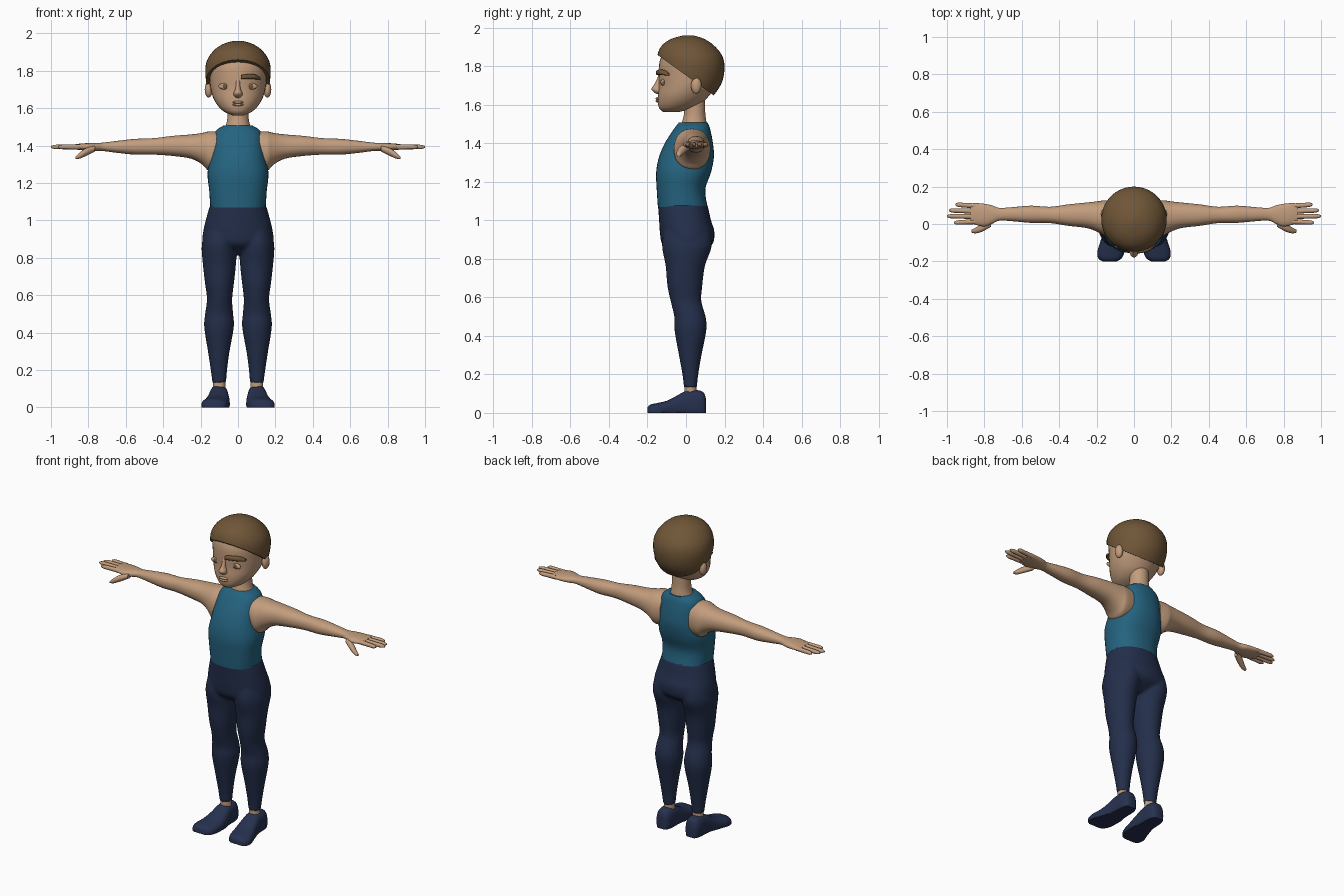
import bpy, bmesh, math
from mathutils import Vector, Matrix

if "Cube" in bpy.data.objects:
    bpy.data.objects.remove(bpy.data.objects["Cube"], do_unlink=True)


def material(name, r, g, b):
    m = bpy.data.materials.new(name)
    m.use_nodes = True
    m.diffuse_color = (r, g, b, 1)
    m.node_tree.nodes["Principled BSDF"].inputs["Base Color"].default_value = (r, g, b, 1)
    return m


skin = material("skin", .54, .335, .205)
hair_brown = material("hair brown", .16, .093, .039)
shirt_teal = material("shirt teal", .018, .125, .215)
trouser_navy = material("trouser navy", .017, .028, .07)
shoe_navy = material("shoe navy", .02, .031, .078)


def smooth_sections(sections, steps):
    """Catmull-Rom interpolation between cross-sections."""
    out = []
    for i in range(len(sections) - 1):
        p0, p1, p2, p3 = (sections[min(max(i + k, 0), len(sections) - 1)] for k in (-1, 0, 1, 2))
        for s in range(steps):
            t = s / steps
            out.append([b + .5 * t * (c - a + t * (2 * a - 5 * b + 4 * c - d + t * (3 * (b - c) + d - a)))
                        for a, b, c, d in zip(p0, p1, p2, p3)])
    return out + [list(sections[-1])]


def loft(bm, axis, sections, power=2.0, sides=32, steps=4):
    """Skin sections (position, a_low, a_high, b_low, b_high) along an axis."""
    across = [i for i in range(3) if i != axis]
    rings = []
    for pos, a0, a1, b0, b1 in smooth_sections(sections, steps):
        ring = []
        for k in range(sides):
            angle = math.tau * k / sides
            co = [0, 0, 0]
            co[axis] = pos
            for i, lo, hi, u in ((across[0], a0, a1, math.cos(angle)), (across[1], b0, b1, math.sin(angle))):
                co[i] = (lo + hi) / 2 + (hi - lo) / 2 * math.copysign(abs(u) ** (2 / power), u)
            co[2] = max(co[2], 0)
            ring.append(bm.verts.new(co))
        rings.append(ring)
    for r, q in zip(rings, rings[1:]):
        for k in range(sides):
            n = (k + 1) % sides
            bm.faces.new((r[k], r[n], q[n], q[k]))
    bm.faces.new(rings[0])
    bm.faces.new(rings[-1])


def ball(bm, center, radii):
    m = Matrix.Translation(center) @ Matrix.Diagonal((*radii, 1))
    bmesh.ops.create_uvsphere(bm, u_segments=20, v_segments=12, radius=1, matrix=m)


def finish(name, bm, mat, mirror=False):
    bmesh.ops.recalc_face_normals(bm, faces=bm.faces[:])
    mesh = bpy.data.meshes.new(name)
    bm.to_mesh(mesh)
    bm.free()
    mesh.materials.append(mat)
    ob = bpy.data.objects.new(name, mesh)
    bpy.context.collection.objects.link(ob)
    bpy.ops.object.select_all(action='DESELECT')
    ob.select_set(True)
    bpy.context.view_layer.objects.active = ob
    bpy.ops.object.shade_smooth_by_angle(angle=math.radians(50))
    if mirror:
        ob.modifiers.new("mirror", 'MIRROR').use_mirror_merge = False
    return ob


def upright(rows):
    """Turn (z, half width, front, back) into symmetric sections."""
    return [(z, -w, w, f, b) for z, w, f, b in rows]


# Head, nose and lips
bm = bmesh.new()
loft(bm, 2, upright([
    (1.562, .03, -.118, -.04), (1.58, .072, -.138, .03), (1.61, .105, -.146, .085),
    (1.65, .13, -.146, .122), (1.70, .146, -.141, .16), (1.76, .153, -.142, .175),
    (1.82, .158, -.138, .178), (1.87, .145, -.115, .16), (1.92, .08, -.05, .1)]))
loft(bm, 2, upright([
    (1.655, .008, -.15, -.12), (1.667, .022, -.168, -.12), (1.683, .023, -.179, -.12),
    (1.705, .014, -.166, -.12), (1.735, .011, -.15, -.12), (1.765, .014, -.142, -.12)]), sides=16)
for z in (1.619, 1.632):
    ball(bm, (0, -.145, z), (.03, .013, .0075))
finish("head", bm, skin)

# Neck
bm = bmesh.new()
loft(bm, 2, upright([(1.46, .085, -.03, .11), (1.51, .064, -.02, .106),
                     (1.56, .056, -.01, .1), (1.65, .056, -.01, .1)]))
finish("neck", bm, skin)

# Hair cap, trimmed along a sloping hairline
bm = bmesh.new()
loft(bm, 2, upright([
    (1.60, .12, -.13, .1), (1.65, .15, -.14, .145), (1.72, .167, -.149, .188),
    (1.80, .175, -.15, .2), (1.86, .164, -.148, .185), (1.91, .128, -.124, .143),
    (1.943, .08, -.075, .093), (1.96, .025, -.015, .04)]), sides=40)
bmesh.ops.bisect_plane(bm, geom=bm.verts[:] + bm.edges[:] + bm.faces[:],
                       plane_co=Vector((0, -.135, 1.85)), plane_no=Vector((0, .72, 1)).normalized(),
                       clear_inner=True)
bmesh.ops.holes_fill(bm, edges=[e for e in bm.edges if e.is_boundary], sides=0)
finish("hair", bm, hair_brown)

# Ears, eyes and the single brow
bm = bmesh.new()
ball(bm, (.157, .053, 1.70), (.021, .027, .043))
finish("ears", bm, skin, True)
bm = bmesh.new()
ball(bm, (.07, -.12, 1.717), (.034, .011, .017))
finish("eyes", bm, skin, True)
bm = bmesh.new()
ball(bm, (.07, -.129, 1.717), (.011, .004, .012))
finish("irises", bm, hair_brown, True)
bm = bmesh.new()
loft(bm, 0, [(.016, -.157, -.135, 1.755, 1.778), (.05, -.154, -.12, 1.756, 1.782),
             (.09, -.139, -.1, 1.755, 1.781), (.12, -.107, -.085, 1.752, 1.764)], 3, 16)
finish("left_brow", bm, hair_brown)

# Sleeveless shirt
bm = bmesh.new()
loft(bm, 2, upright([
    (1.07, .148, -.146, .112), (1.16, .154, -.152, .1), (1.25, .163, -.155, .13),
    (1.33, .15, -.14, .145), (1.40, .14, -.11, .14), (1.455, .13, -.076, .13),
    (1.485, .113, -.055, .122), (1.507, .078, -.038, .112)]), 2.3, 40)
finish("shirt", bm, shirt_teal)

# Arms with hands
bm = bmesh.new()
loft(bm, 0, [
    (.10, -.06, .12, 1.27, 1.475), (.155, -.062, .127, 1.265, 1.476), (.19, -.045, .122, 1.298, 1.468),
    (.25, -.022, .115, 1.33, 1.46), (.35, -.01, .105, 1.345, 1.452), (.45, .005, .092, 1.352, 1.44),
    (.55, .006, .098, 1.352, 1.436), (.65, .015, .09, 1.362, 1.425), (.72, .018, .086, 1.371, 1.416),
    (.76, .0, .1, 1.371, 1.415), (.80, -.013, .108, 1.372, 1.414), (.85, -.003, .112, 1.377, 1.41),
    (.875, .006, .107, 1.381, 1.406)], 2.2)
for y0, y1, tip in ((.096, .104, .955), (.068, .073, .99), (.04, .042, 1.0), (.013, .007, .962)):
    rows = []
    for t, r in ((0, .014), (.5, .0125), (.85, .0115), (1, .005)):
        y, x = y0 + (y1 - y0) * t, .845 + (tip - .845) * t
        rows.append((x, y - r, y + r, 1.393 - r, 1.393 + r))
    loft(bm, 0, rows, sides=12)
loft(bm, 0, [(.765, -.015, .03, 1.368, 1.4), (.81, -.04, .003, 1.346, 1.388),
             (.845, -.05, -.018, 1.331, 1.364), (.868, -.046, -.03, 1.328, 1.342)], sides=16)
finish("arms", bm, skin, True)

# Trousers: pelvis and two legs fused into one smooth skin
leg = [(.96, .03, .172, -.11, .12), (.87, .007, .194, -.125, .135), (.765, .011, .188, -.106, .099),
       (.66, .022, .176, -.097, .085), (.58, .031, .166, -.08, .08), (.50, .026, .176, -.061, .102),
       (.43, .022, .181, -.06, .106), (.30, .045, .161, -.037, .081), (.20, .058, .146, -.019, .064),
       (.13, .064, .137, -.011, .057)]
bm = bmesh.new()
loft(bm, 2, upright([
    (1.082, .15, -.146, .112), (1.0, .173, -.14, .13), (.94, .186, -.136, .148),
    (.88, .188, -.126, .14), (.845, .13, -.09, .1), (.82, .06, -.05, .06)]), 2.2)
loft(bm, 2, leg)
loft(bm, 2, [(z, -x1, -x0, f, b) for z, x0, x1, f, b in leg])
trousers = finish("trousers", bm, trouser_navy)
fuse = trousers.modifiers.new("fuse", 'REMESH')
fuse.mode = 'VOXEL'
fuse.voxel_size = .009
fuse.use_smooth_shade = True
relax = trousers.modifiers.new("relax", 'SMOOTH')
relax.factor = .5
relax.iterations = 4

# Bare ankles
bm = bmesh.new()
loft(bm, 2, [(.08, .067, .133, -.008, .054), (.15, .067, .133, -.008, .054)])
finish("ankles", bm, skin, True)

# Shoes, toes turned slightly outward, flat soles
bm = bmesh.new()
loft(bm, 1, [
    (.103, .078, .128, -.03, .075), (.092, .062, .142, -.03, .105), (.06, .052, .152, -.03, .118),
    (.0, .05, .156, -.03, .114), (-.05, .045, .166, -.03, .088), (-.10, .044, .182, -.03, .063),
    (-.15, .051, .196, -.03, .051), (-.185, .067, .19, -.03, .043), (-.2, .092, .168, -.02, .03)], 2.6)
finish("shoes", bm, shoe_navy, True)
